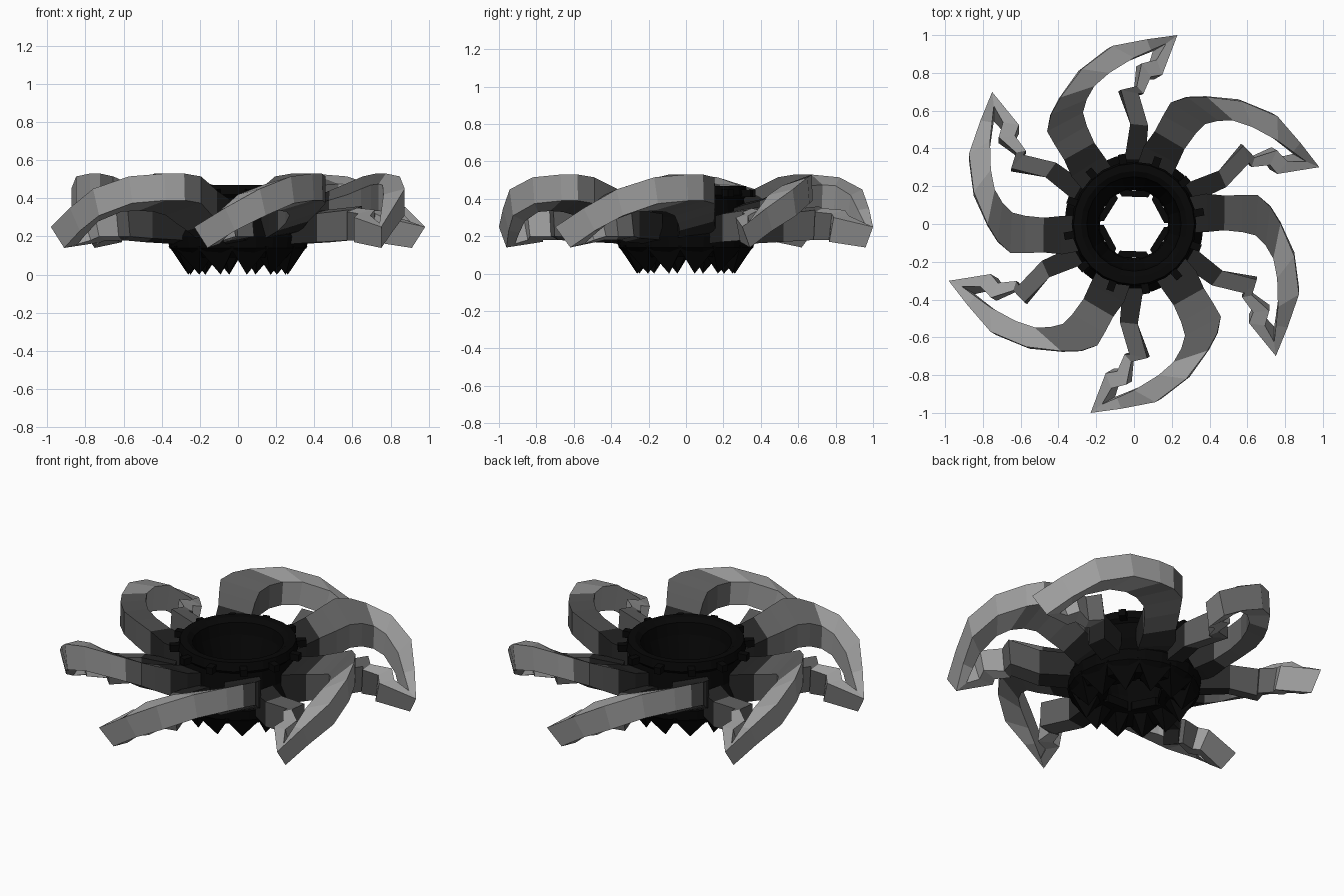
import bpy, bmesh
from math import sin, cos, pi, radians, hypot
from mathutils import Matrix, Vector

if "Cube" in bpy.data.objects:
    bpy.data.objects.remove(bpy.data.objects["Cube"])


def material(name, v):
    m = bpy.data.materials.new(name)
    m.diffuse_color = (v, v, v, 1)
    m.use_nodes = True
    m.node_tree.nodes["Principled BSDF"].inputs["Base Color"].default_value = m.diffuse_color
    return m


BLACK = material("black", 0.002)
SHADES = [material("dark_grey", 0.02), material("mid_grey", 0.11), material("light_grey", 0.34)]


def finish(name, bm, mats):
    bmesh.ops.recalc_face_normals(bm, faces=bm.faces)
    me = bpy.data.meshes.new(name)
    bm.to_mesh(me)
    bm.free()
    for m in mats:
        me.materials.append(m)
    ob = bpy.data.objects.new(name, me)
    bpy.context.collection.objects.link(ob)
    return ob


def loft(bm, sections, closed=False):
    rings = [[bm.verts.new(p) for p in s] for s in sections]
    n = len(rings[0])
    pairs = list(zip(rings, rings[1:])) + ([(rings[-1], rings[0])] if closed else [])
    for a, b in pairs:
        for i in range(n):
            j = (i + 1) % n
            bm.faces.new((a[i], a[j], b[j], b[i]))
    if not closed:
        bm.faces.new(rings[0])
        bm.faces.new(rings[-1])


def polar(r, deg, z):
    a = radians(deg)
    return (r * cos(a), r * sin(a), z)


# Hooked arm: box section swept up over the arch, round the tip and back as a zigzag
# outer x, outer y, inner x, inner y, outer z, inner z, height, inward shift of underside
ARM = [
    (-.27, .18, -.12, .30, .38, .35, .17, 0),
    (-.33, .25, -.16, .36, .40, .37, .17, 0),
    (-.37, .34, -.21, .43, .44, .39, .16, 0),
    (-.42, .42, -.25, .52, .48, .42, .15, 0),
    (-.46, .49, -.27, .59, .515, .45, .14, 0),
    (-.44, .58, -.25, .66, .53, .47, .14, .05),
    (-.39, .67, -.21, .73, .53, .475, .14, .1),
    (-.277, .82, -.13, .80, .515, .47, .14, .25),
    (-.114, .943, .00, .88, .45, .42, .14, .45),
    (.068, .978, .09, .92, .35, .34, .12, .75),
    (.23, 1.00, .17, .955, .25, .27, .11, 1),
    (.15, .79, .12, .87, .30, .31, .13, .6),
    (.09, .78, .04, .85, .32, .34, .14, .4),
    (.05, .69, .015, .73, .33, .35, .15, .2),
    (.025, .69, -.07, .71, .34, .36, .16, .2),
    (.075, .52, -.02, .53, .32, .34, .15, 0),
    (.06, .34, -.05, .34, .30, .32, .14, 0),
]
sections = []
for ox, oy, ix, iy, oz, iz, h, s in ARM:
    d = Vector((-.07 * s, -.04 * s, -h))
    o, i = Vector((ox, oy, oz)), Vector((ix, iy, iz))
    sections.append([o, i, i + d, o + d])

for k in range(6):
    bm = bmesh.new()
    loft(bm, sections)
    bm.transform(Matrix.Rotation(k * pi / 3, 4, 'Z'))
    for f in bm.faces:
        c = f.calc_center_median()
        r = hypot(c.x, c.y)
        f.material_index = 0 if r < .52 else 1 if r < .75 else 2
    finish(f"hooked_arm_{k + 1}", bm, SHADES)

# Hub: flared collar with an open funnel through the middle
profile = [(.32, .47), (.33, .42), (.31, .40), (.32, .30), (.37, .20), (.36, .14),
           (.30, .09), (.18, .12), (.19, .22), (.24, .38), (.25, .45), (.28, .47)]
bm = bmesh.new()
loft(bm, [[polar(r, i * 15, z) for r, z in profile] for i in range(24)], True)
finish("hub_collar", bm, [BLACK])

# Small square teeth round the collar
bm = bmesh.new()
for k in range(12):
    m = (Matrix.Rotation(radians(10 + 30 * k), 4, 'Z') @ Matrix.Translation((.34, 0, .43))
         @ Matrix.Diagonal((.07, .04, .04, 1)))
    bmesh.ops.create_cube(bm, size=1, matrix=m)
finish("collar_teeth", bm, [BLACK])

# Broad pointed spikes hanging below the hub, with blades leaning in to the bore
bm = bmesh.new()
for k in range(12):
    a = 10 + 30 * k
    base = [polar(.365, a - 17, .15), polar(.365, a + 17, .15),
            polar(.19, a + 13, .13), polar(.19, a - 13, .13)]
    vs = [bm.verts.new(p) for p in base]
    tip = bm.verts.new(polar(.265, a, 0))
    bm.faces.new(vs)
    for i in range(4):
        bm.faces.new((vs[i], vs[(i + 1) % 4], tip))
finish("hub_spikes", bm, [BLACK])

# Inner blades that give the bore its six-sided pinwheel outline
bm = bmesh.new()
for k in range(6):
    a = 30 + 60 * k
    loft(bm, [[polar(.20, a - 28, z), polar(.20, a + 26, z), polar(.16, a + 24, z),
               polar(.16, a - 28, z)] for z in (.12, .17)])
finish("bore_blades", bm, [BLACK])
